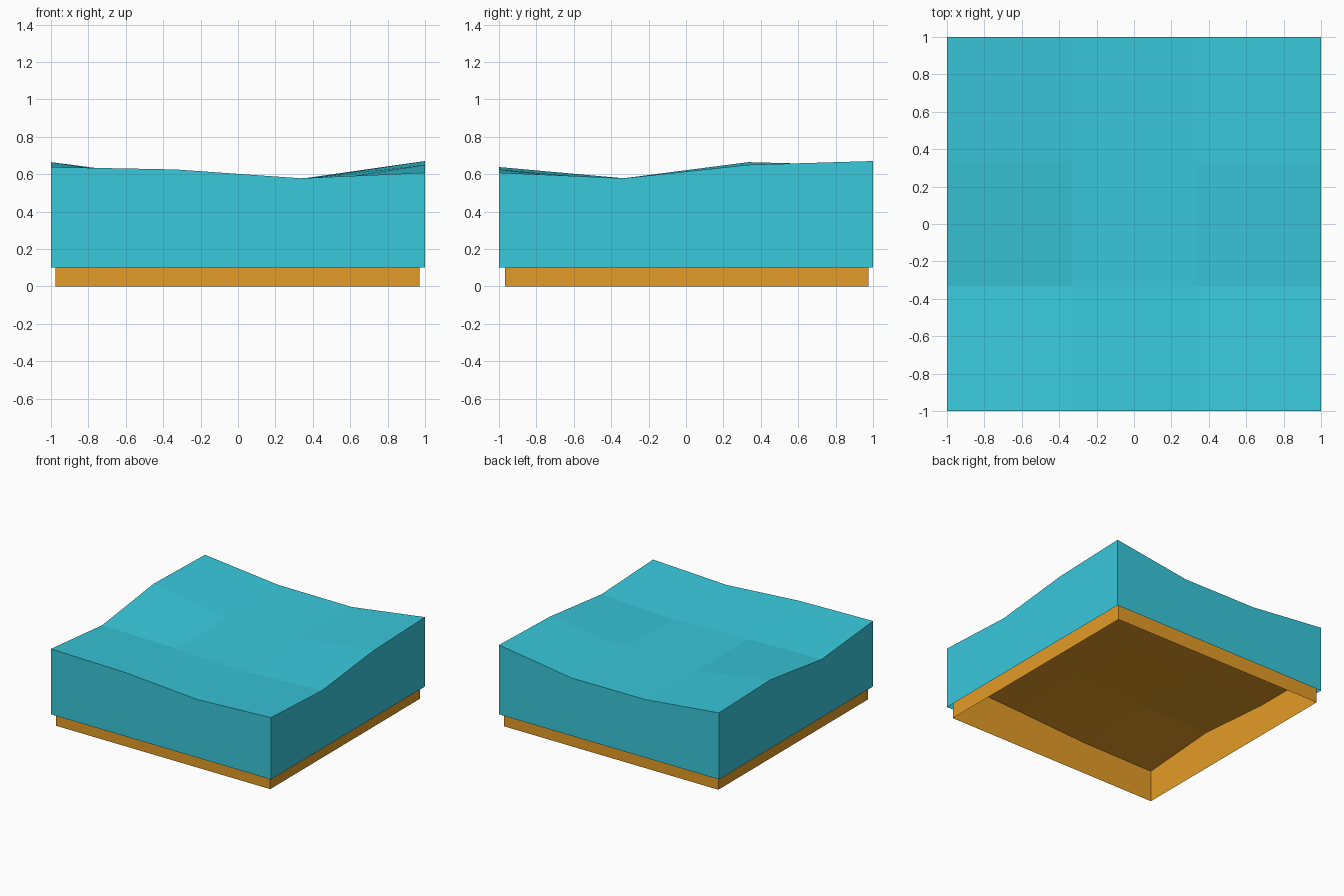
import bpy, bmesh

if "Cube" in bpy.data.objects:
    bpy.data.objects.remove(bpy.data.objects["Cube"])


def material(name, rgb):
    m = bpy.data.materials.new(name)
    m.diffuse_color = (*rgb, 1)
    m.use_nodes = True
    m.node_tree.nodes["Principled BSDF"].inputs["Base Color"].default_value = m.diffuse_color
    return m


def terrain_shell(name, x0, x1, y0, y1, base, heights, mat):
    """Open-bottomed tile: faceted top grid with a skirt down to base."""
    bm = bmesh.new()
    n = len(heights)
    grid = [[bm.verts.new((x0 + (x1 - x0) * i / (n - 1), y0 + (y1 - y0) * j / (n - 1), z))
             for i, z in enumerate(row)] for j, row in enumerate(heights)]
    for j in range(n - 1):
        for i in range(n - 1):
            bm.faces.new((grid[j][i], grid[j][i + 1], grid[j + 1][i + 1], grid[j + 1][i]))
    # skirt: pull the border straight down
    border = [e for e in bm.edges if e.is_boundary]
    out = bmesh.ops.extrude_edge_only(bm, edges=border)
    for v in out["geom"]:
        if isinstance(v, bmesh.types.BMVert):
            v.co.z = base
    bmesh.ops.recalc_face_normals(bm, faces=bm.faces)
    bm.faces.ensure_lookup_table()
    if bm.faces[0].normal.z < 0:
        bmesh.ops.reverse_faces(bm, faces=bm.faces)
    me = bpy.data.meshes.new(name)
    bm.to_mesh(me)
    bm.free()
    me.materials.append(mat)
    ob = bpy.data.objects.new(name, me)
    bpy.context.collection.objects.link(ob)
    return ob


teal = material("teal", (0.040, 0.58, 0.71))
orange = material("orange", (0.77, 0.33, 0.020))

# rows run front to back, values left to right
surface_heights = [
    (0.638, 0.625, 0.578, 0.608),
    (0.578, 0.565, 0.545, 0.578),
    (0.664, 0.56, 0.57, 0.65),
    (0.647, 0.578, 0.575, 0.67),
]
underside_heights = [
    (0.26, 0.265, 0.30, 0.33),
    (0.31, 0.315, 0.32, 0.32),
    (0.26, 0.31, 0.32, 0.31),
    (0.26, 0.30, 0.31, 0.31),
]

# wavy upper layer and the slightly smaller hollow base tucked inside it
terrain_shell("upper_layer", -1, 1, -1, 1, 0.10, surface_heights, teal)
terrain_shell("hollow_base", -0.977, 0.97, -0.967, 0.975, 0.0, underside_heights, orange)
